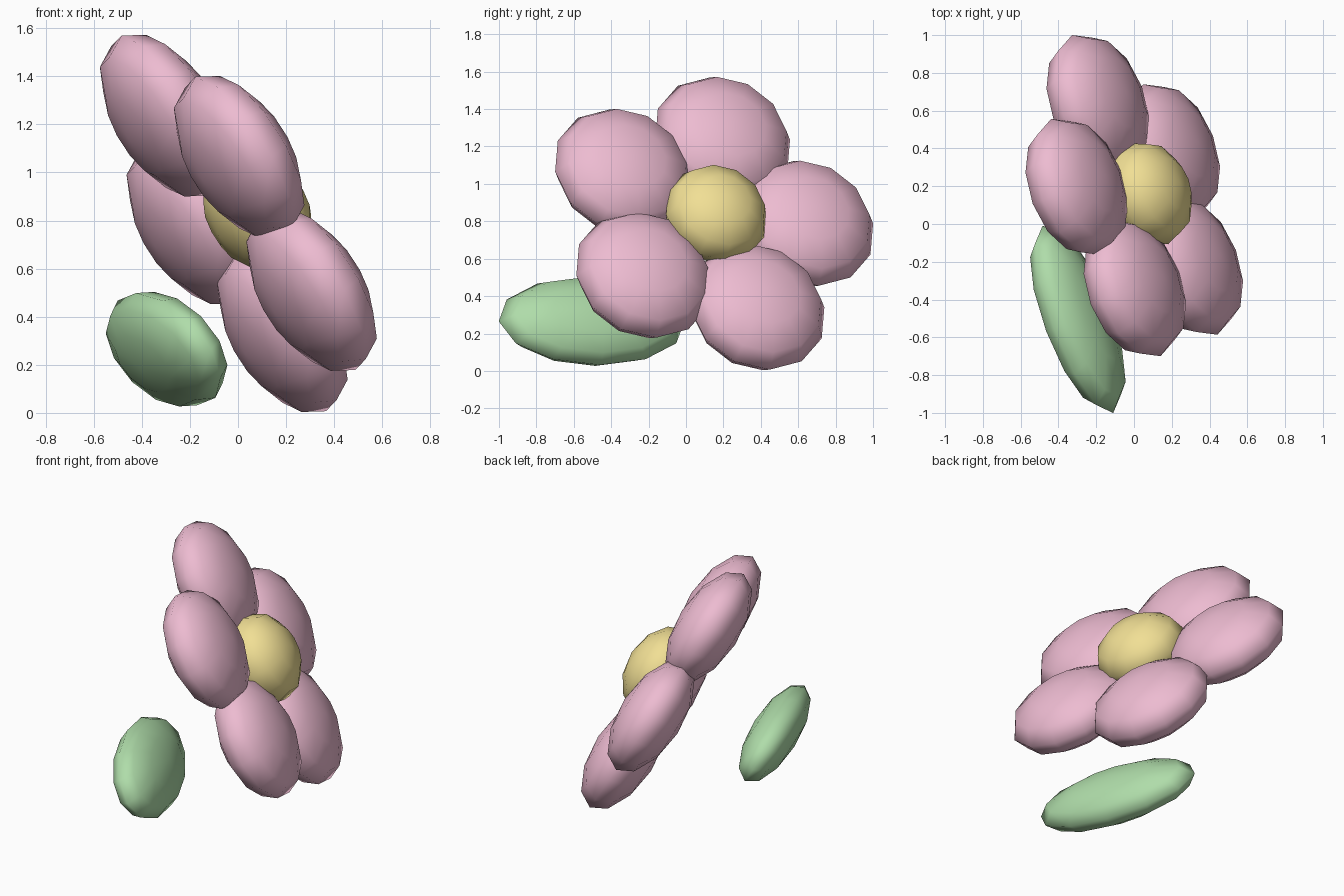
import bpy
from math import cos, sin, radians
from mathutils import Vector, Matrix

if "Cube" in bpy.data.objects:
    bpy.data.objects.remove(bpy.data.objects["Cube"])

# Tilted frame of the flower: n faces outward, up and side lie in the petal plane
n = Vector((0.81, 0.305, 0.503)).normalized()
side = Vector((0, 0, 1)).cross(n).normalized()
up = n.cross(side)
frame = Matrix((side, up, n)).transposed().to_4x4()
frame.translation = Vector((0.0, 0.13, 0.788))


def material(name, color):
    m = bpy.data.materials.new(name)
    m.diffuse_color = color
    m.use_nodes = True
    m.node_tree.nodes["Principled BSDF"].inputs["Base Color"].default_value = m.diffuse_color
    return m


def blob(name, loc, scale, mat):
    """Flattened low-poly sphere placed in the flower's frame."""
    bpy.ops.mesh.primitive_uv_sphere_add(segments=12, ring_count=6, radius=1)
    ob = bpy.context.object
    ob.name = name
    ob.data.transform(frame @ Matrix.Translation(loc) @ Matrix.Diagonal((*scale, 1)))
    ob.data.materials.append(mat)
    bpy.ops.object.shade_smooth()
    return ob


pink = material("pink", (0.85, 0.50, 0.64, 1))
yellow = material("yellow", (0.88, 0.74, 0.30, 1))
green = material("green", (0.43, 0.72, 0.40, 1))

# Five petals in a ring
for i in range(5):
    a = radians(72 * i)
    blob(f"petal_{i + 1}", (0.545 * cos(a), 0.545 * sin(a), 0), (0.385, 0.385, 0.19), pink)

# Raised flower centre
blob("flower_centre", (0, 0, 0.10), (0.285, 0.285, 0.20), yellow)

# Leaf behind the flower
leaf_at = frame.inverted() @ Vector((-0.297, -0.505, 0.265))
blob("leaf", leaf_at, (0.53, 0.27, 0.143), green)
